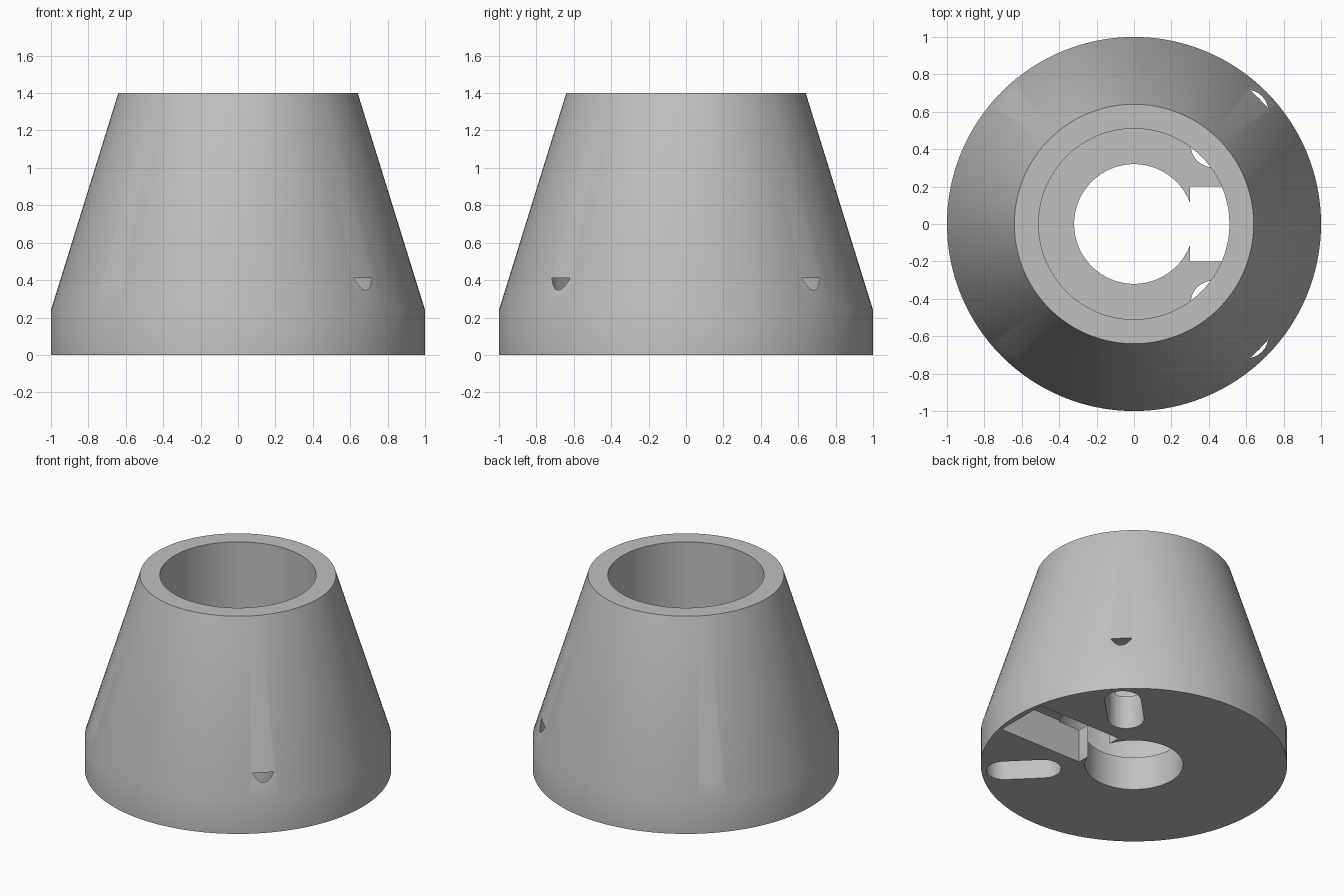
import bpy
import bmesh
from math import pi, radians, cos, sin
from mathutils import Matrix

cube = bpy.data.objects.get("Cube")
if cube:
    bpy.data.objects.remove(cube, do_unlink=True)

grey = bpy.data.materials.new("plain grey")
grey.use_nodes = True
GREY = (0.53, 0.53, 0.53, 1)
grey.diffuse_color = GREY
grey.node_tree.nodes["Principled BSDF"].inputs["Base Color"].default_value = GREY


def make_object(name, bm):
    bmesh.ops.recalc_face_normals(bm, faces=bm.faces)
    mesh = bpy.data.meshes.new(name)
    bm.to_mesh(mesh)
    bm.free()
    obj = bpy.data.objects.new(name, mesh)
    bpy.context.collection.objects.link(obj)
    mesh.materials.append(grey)
    return obj


def lathe(name, profile, steps):
    """Revolve a closed (radius, height) outline around z."""
    bm = bmesh.new()
    rings = []
    for i in range(steps):
        a = 2 * pi * i / steps
        rings.append([bm.verts.new((r * cos(a), r * sin(a), z)) for r, z in profile])
    n = len(profile)
    for i in range(steps):
        here, there = rings[i], rings[(i + 1) % steps]
        for j in range(n):
            k = (j + 1) % n
            bm.faces.new((here[j], there[j], there[k], here[k]))
    return make_object(name, bm)


def prism(name, outline, bottom, top, angle=0):
    """Extrude a flat outline between two heights and turn it around z."""
    bm = bmesh.new()
    face = bm.faces.new([bm.verts.new((x, y, bottom)) for x, y in outline])
    ext = bmesh.ops.extrude_face_region(bm, geom=[face])
    verts = [v for v in ext["geom"] if isinstance(v, bmesh.types.BMVert)]
    bmesh.ops.translate(bm, verts=verts, vec=(0, 0, top - bottom))
    bm.transform(Matrix.Rotation(angle, 4, "Z"))
    return make_object(name, bm)


def slot_outline(inner, outer, radius, steps=16):
    """Rounded slot running along x."""
    points = []
    for centre, start in ((outer - radius, -pi / 2), (inner + radius, pi / 2)):
        for i in range(steps + 1):
            a = start + pi * i / steps
            points.append((centre + radius * cos(a), radius * sin(a)))
    return points


# Tapered shell: short upright base, straight bore, floor with a centre hole
shell = lathe("tapered_holder", [
    (0.32, 0), (1, 0), (1, 0.24), (0.64, 1.4),
    (0.51, 1.4), (0.51, 0.24), (0.32, 0.24)], 128)

# Side pocket in the underside, opening into the bore
cutters = [prism("pocket_cutter",
                 [(0.3, -0.2), (0.96, -0.2), (0.96, 0.2), (0.3, 0.2)], -0.1, 0.25)]

# Four diagonal mounting slots that break out through the taper
for i in range(4):
    cutters.append(prism("slot_cutter", slot_outline(0.478, 0.967, 0.118),
                         -0.1, 0.41, radians(45 + 90 * i)))

bpy.ops.object.select_all(action="DESELECT")
shell.select_set(True)
bpy.context.view_layer.objects.active = shell
for cutter in cutters:
    cutter.hide_render = True
    cut = shell.modifiers.new("cut", "BOOLEAN")
    cut.operation = "DIFFERENCE"
    cut.solver = "EXACT"
    cut.object = cutter
    bpy.ops.object.modifier_apply(modifier=cut.name)
    bpy.data.objects.remove(cutter, do_unlink=True)

bpy.ops.object.shade_smooth_by_angle(angle=radians(30))
